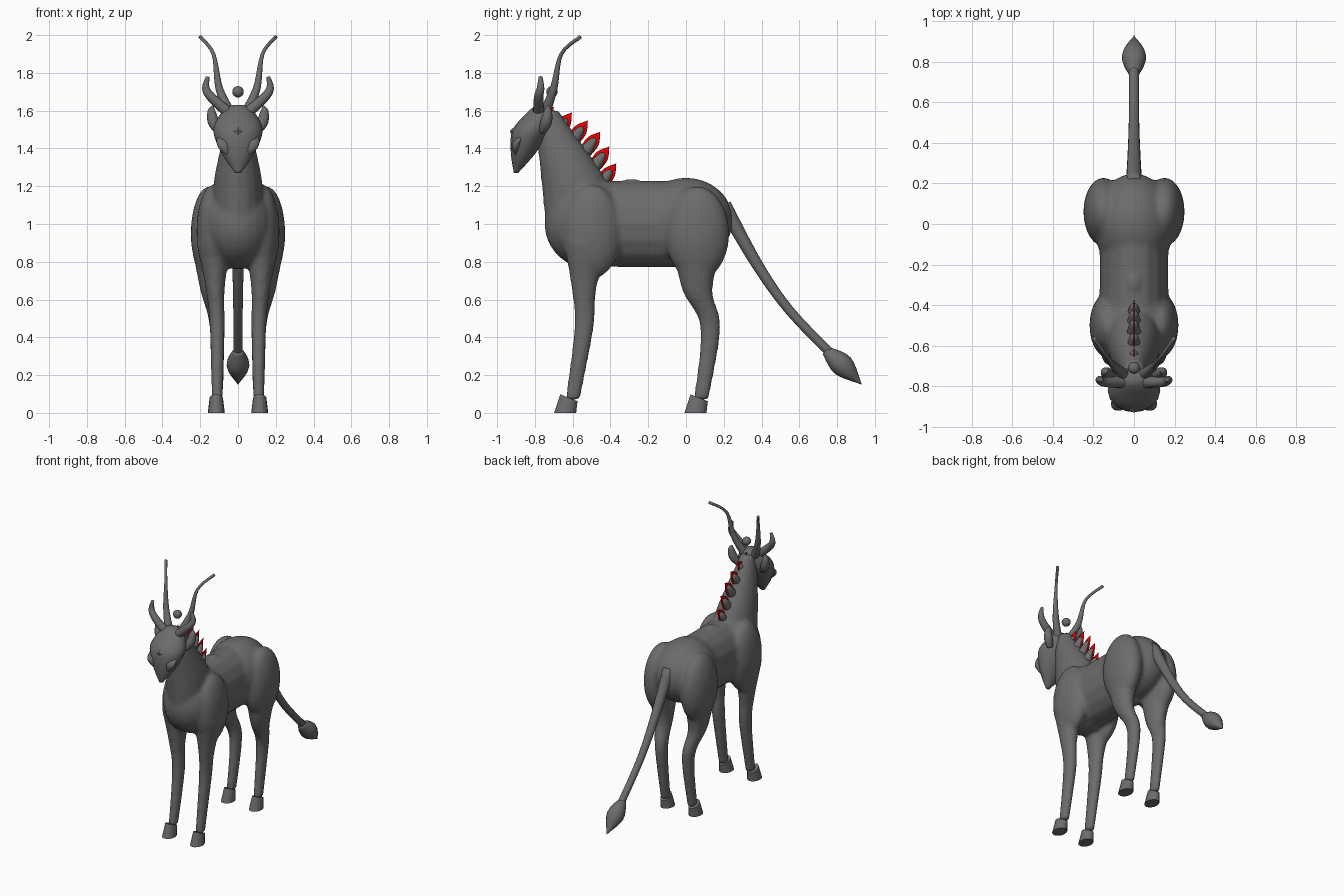
import bpy, bmesh, math
from mathutils import Matrix, Vector

cube = bpy.data.objects.get("Cube")
if cube:
    bpy.data.objects.remove(cube)


def material(name, red, green, blue):
    mat = bpy.data.materials.new(name)
    mat.diffuse_color = (red, green, blue, 1)
    mat.use_nodes = True
    shader = mat.node_tree.nodes["Principled BSDF"]
    shader.inputs["Base Color"].default_value = mat.diffuse_color
    return mat


grey = material("hide grey", .15, .15, .15)
red = material("mane red", .8, 0, 0)
upright = Vector((0, 0, 1))


def spline(keys, steps):
    """Smooth curve through keys, each made of a position and a radius."""
    keys = [Vector(key) for key in keys]
    padded = [keys[0], *keys, keys[-1]]
    points = []
    for before, start, end, after in zip(padded, keys, keys[1:], padded[3:]):
        for step in range(steps):
            t = step / steps
            leave, arrive = (end - before) / 2, (after - start) / 2
            bend = (start - end) * 2 + leave + arrive
            sag = (end - start) * 3 - leave * 2 - arrive
            points.append(start + t * (leave + t * (sag + t * bend)))
    return points + [keys[-1]]


def loft(bm, *keys, wide=1, deep=1, axis=None, sides=16, steps=5, mirror=False):
    """Skin elliptical rings along a spline; rings face the path or a fixed axis."""
    points = spline(keys, steps)
    centres = [point.to_3d() for point in points]
    last = len(points) - 1
    for flip in (1, -1) if mirror else (1,):
        rings = []
        for i, centre in enumerate(centres):
            ahead, behind = centres[min(i + 1, last)], centres[max(i - 1, 0)]
            along = axis or (ahead - behind).normalized()
            across = Vector((1, 0, 0))
            across = (across - along * along.x).normalized()
            over = along.cross(across)
            radius = max(points[i].w, .001)
            ring = []
            for side in range(sides):
                angle = math.tau * side / sides
                offset = across * wide * math.cos(angle) + over * deep * math.sin(angle)
                spot = centre + offset * radius
                spot.x *= flip
                ring.append(bm.verts.new(spot))
            rings.append(ring)
        for lower, upper in zip(rings, rings[1:]):
            for side in range(sides):
                bm.faces.new((lower[side - 1], lower[side], upper[side], upper[side - 1]))
        bm.faces.new(rings[0])
        bm.faces.new(rings[-1])


def blob(bm, centre, radii, mirror=False):
    """Ellipsoid, optionally with its mirrored twin."""
    x, y, z = centre
    for side in (x, -x) if mirror else (x,):
        place = Matrix.Translation((side, y, z)) @ Matrix.Diagonal((*radii, 1))
        bmesh.ops.create_uvsphere(bm, u_segments=24, v_segments=16, radius=1, matrix=place)


def finish(name, bm, mat=grey, smooth=True):
    bmesh.ops.recalc_face_normals(bm, faces=bm.faces[:])
    for face in bm.faces:
        face.smooth = smooth
    mesh = bpy.data.meshes.new(name)
    bm.to_mesh(mesh)
    bm.free()
    mesh.materials.append(mat)
    part = bpy.data.objects.new(name, mesh)
    bpy.context.collection.objects.link(part)
    return part


def lofted_part(name, *keys, smooth=True, **shape):
    bm = bmesh.new()
    loft(bm, *keys, **shape)
    return finish(name, bm, smooth=smooth)


# Torso masses: chest, barrel, rump, withers, shoulders and haunches
bm = bmesh.new()
blob(bm, (0, -.5, 1), (.2, .25, .24))
loft(bm, (0, -.5, 1, .17), (0, 0, 1, .17), deep=1.35)
blob(bm, (0, 0, 1.02), (.2, .25, .225))
blob(bm, (0, -.29, 1.2), (.04, .07, .04))
blob(bm, (.13, -.5, .96), (.09, .16, .25), mirror=True)
blob(bm, (.15, .06, .95), (.1, .17, .25), mirror=True)

# Neck and legs, fused with the torso into one skin
loft(bm, (0, -.56, 1.05, .14), (0, -.6, 1.25, .125), (0, -.7, 1.5, .07), (0, -.74, 1.6, .05),
     deep=1.35, axis=upright)
loft(bm, (.13, -.53, .9, .09), (.12, -.54, .65, .05), (.11, -.54, .45, .04), (.11, -.6, .07, .03),
     deep=1.3, axis=upright, mirror=True)
loft(bm, (.15, .06, .9, .1), (.14, .06, .65, .06), (.11, .13, .45, .04), (.11, .08, .07, .03),
     deep=1.35, axis=upright, mirror=True)
skin = finish("body", bm)
fuse = skin.modifiers.new("Fuse", "REMESH")
fuse.mode = "VOXEL"
fuse.voxel_size = .013
fuse.use_smooth_shade = True
soften = skin.modifiers.new("Soften", "SMOOTH")
soften.iterations = 8

# Hooves, with the top edge sloping down to the heel
for name, toe in (("front_hooves", -.64), ("hind_hooves", .05)):
    bm = bmesh.new()
    loft(bm, (.115, toe, 0, .045), (.115, toe + .02, .08, .035),
         deep=1.3, axis=upright, steps=1, mirror=True)
    for vert in bm.verts:
        if vert.co.z > 0:
            vert.co.z -= (vert.co.y - toe - .02) * .4
    finish(name, bm, smooth=False)

# Head tapering to a pointed muzzle, with almond eyes and a brow gem
lofted_part("head", (0, -.9, 1.27, .015), (0, -.86, 1.38, .09), (0, -.82, 1.5, .13),
            (0, -.77, 1.6, .08), (0, -.77, 1.63, .03), deep=.75, axis=upright)
lofted_part("eyes", (.04, -.9, 1.35, 0), (.08, -.9, 1.42, .03), (.11, -.86, 1.47, 0),
            deep=.7, mirror=True)
lofted_part("brow_gem", (0, -.92, 1.45, 0), (0, -.92, 1.49, .025), (0, -.89, 1.53, 0),
            deep=.5, sides=4, steps=1, smooth=False)

# Ears, short horns and long swept horns
lofted_part("ears", (.1, -.76, 1.49, .02), (.13, -.74, 1.54, .03), (.14, -.73, 1.6, .02),
            (.13, -.73, 1.63, 0), mirror=True)
lofted_part("short_horns", (.04, -.78, 1.58, .03), (.14, -.78, 1.67, .025), (.17, -.77, 1.72, .02),
            (.16, -.77, 1.78, .01), mirror=True)
lofted_part("long_horns", (.04, -.75, 1.58, .03), (.1, -.7, 1.72, .02), (.13, -.66, 1.9, .01),
            (.2, -.56, 1.99, .01), mirror=True)

# Orb floating above the brow
bm = bmesh.new()
blob(bm, (0, -.71, 1.7), (.03, .03, .03))
finish("orb", bm)

# Tail with a leaf-shaped tuft
lofted_part("tail", (0, .2, 1.1, .04), (0, .38, .78, .03), (0, .55, .54, .025), (0, .78, .3, .025))
lofted_part("tail_tuft", (0, .74, .33, .025), (0, .83, .25, .06), (0, .93, .15, 0))

# Mane: a row of blunt spikes down the neck, each backed by a thin red crest
spikes, crests = bmesh.new(), bmesh.new()
lean = Vector((0, .6, .8))
count = 6
for i in range(count):
    t = i / (count - 1)
    arch = .05 * math.sin(math.pi * t)
    tip = Vector((0, -.7 + .33 * t + arch, 1.62 - .3 * t + arch))
    root, shoulder, neck = (tip - lean * drop for drop in (.13, .06, .04))
    loft(spikes, (*root, .035), (*shoulder, .02), (*neck, 0))
    loft(crests, (*root, .035), (*shoulder, .035), (*tip, 0), wide=.1)
finish("mane_spikes", spikes)
finish("mane_crests", crests, red)
